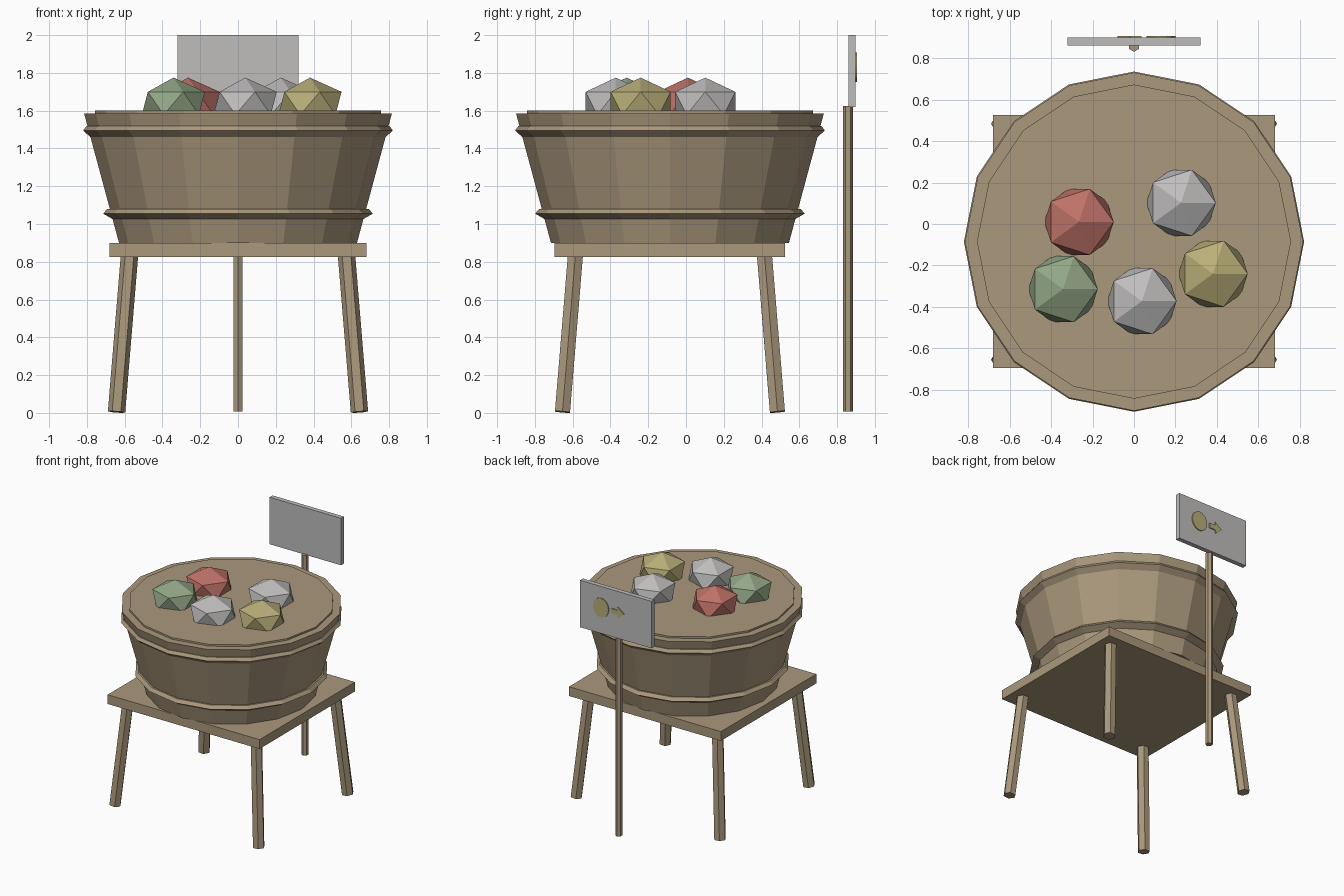
import bpy, bmesh
from math import cos, sin, pi
from mathutils import Vector, Matrix

cube = bpy.data.objects.get("Cube")
if cube:
    bpy.data.objects.remove(cube, do_unlink=True)


def material(name, rgb):
    m = bpy.data.materials.new(name)
    m.use_nodes = True
    m.diffuse_color = (*rgb, 1)
    m.node_tree.nodes["Principled BSDF"].inputs["Base Color"].default_value = (*rgb, 1)
    return m


WOOD = material("wood brown", (0.40, 0.314, 0.202))
GREY = material("light grey", (0.52, 0.51, 0.505))
RED = material("dusty red", (0.515, 0.168, 0.138))
GREEN = material("sage green", (0.292, 0.386, 0.242))
YELLOW = material("straw yellow", (0.479, 0.418, 0.188))

CY = -0.085  # y of the tub and table centre


def finish(bm, name, mat):
    bmesh.ops.recalc_face_normals(bm, faces=bm.faces)
    mesh = bpy.data.meshes.new(name)
    bm.to_mesh(mesh)
    bm.free()
    mesh.materials.append(mat)
    ob = bpy.data.objects.new(name, mesh)
    bpy.context.collection.objects.link(ob)
    return ob


def lathe(name, profile, closed=False, sides=16):
    """Turn (radius, z) points round the tub axis; closed makes a hoop."""
    bm = bmesh.new()
    rings = [[bm.verts.new((r * cos(2 * pi * i / sides), CY + r * sin(2 * pi * i / sides), z))
              for i in range(sides)] for r, z in profile]
    pairs = list(zip(rings, rings[1:]))
    if closed:
        pairs.append((rings[-1], rings[0]))
    else:
        bm.faces.new(rings[0])
        bm.faces.new(rings[-1])
    for a, b in pairs:
        for i in range(sides):
            j = (i + 1) % sides
            bm.faces.new((a[i], a[j], b[j], b[i]))
    return finish(bm, name, WOOD)


def box(name, low, high, mat):
    low, high = Vector(low), Vector(high)
    bm = bmesh.new()
    bmesh.ops.create_cube(bm, size=1)
    bmesh.ops.scale(bm, vec=high - low, verts=bm.verts)
    bmesh.ops.translate(bm, vec=(low + high) / 2, verts=bm.verts)
    return finish(bm, name, mat)


def rod(name, start, end, radius, turn=0.0):
    """Six-sided rod between two points."""
    start, end = Vector(start), Vector(end)
    axis = end - start
    tilt = Vector((0, 0, 1)).rotation_difference(axis).to_matrix()
    bm = bmesh.new()
    ends = [[bm.verts.new(base + tilt @ Vector((radius * cos(turn + k * pi / 3),
                                                radius * sin(turn + k * pi / 3), 0)))
             for k in range(6)] for base in (start, end)]
    for ring in ends:
        bm.faces.new(ring)
    for k in range(6):
        j = (k + 1) % 6
        bm.faces.new((ends[0][k], ends[0][j], ends[1][j], ends[1][k]))
    return finish(bm, name, WOOD)


def plate(name, outline, y, depth, mat):
    """Thin plate in the xz plane."""
    bm = bmesh.new()
    face = bm.faces.new([bm.verts.new((x, y, z)) for x, z in outline])
    out = bmesh.ops.extrude_face_region(bm, geom=[face])
    bmesh.ops.translate(bm, vec=(0, depth, 0),
                        verts=[v for v in out["geom"] if isinstance(v, bmesh.types.BMVert)])
    return finish(bm, name, mat)


def gem(name, x, y, mat):
    """Flattened twenty-sided stone, sunk into the lid."""
    radius, height = 0.187, 0.136
    bm = bmesh.new()
    for s in (1, -1):
        bm.verts.new((0, 0, s * height))
        for k in range(5):
            a = 2 * pi * k / 5
            bm.verts.new((s * 0.894 * radius * cos(a), 0.894 * radius * sin(a), s * 0.447 * height))
    bmesh.ops.convex_hull(bm, input=bm.verts)
    bmesh.ops.translate(bm, vec=(x, y, 1.639), verts=bm.verts)
    return finish(bm, name, mat)


# Tub with lid and two hoops
lathe("tub", [(0.63, 0.9), (0.815, 1.586)])
lathe("lid", [(0.757, 1.58), (0.757, 1.6)])
lathe("lower_hoop", [(0.66, 1.024), (0.714, 1.055), (0.692, 1.08), (0.66, 1.08)], closed=True)
lathe("upper_hoop", [(0.78, 1.459), (0.82, 1.495), (0.803, 1.518), (0.78, 1.518)], closed=True)

# Table with four splayed legs
box("table_top", (-0.68, CY - 0.61, 0.825), (0.68, CY + 0.61, 0.9), WOOD)
for sx, side in ((-1, "right"), (1, "left")):
    for sy, end in ((-1, "front"), (1, "back")):
        rod(f"{end}_{side}_leg", (sx * 0.643, CY + sy * 0.569, 0.005),
            (sx * 0.574, CY + sy * 0.5, 0.84), 0.046)

# Stones
gem("red_stone", -0.265, 0.01, RED)
gem("green_stone", -0.342, -0.314, GREEN)
gem("front_grey_stone", 0.038, -0.372, GREY)
gem("back_grey_stone", 0.227, 0.102, GREY)
gem("yellow_stone", 0.381, -0.24, YELLOW)

# Signpost, with a coin and an arrow on its back face
rod("sign_pole", (0, 0.857, 0.008), (0, 0.857, 1.625), 0.027, pi / 6)
box("sign_board", (-0.32, 0.861, 1.62), (0.32, 0.898, 2.0), GREY)
plate("coin_plate", [(0.13 + 0.07 * cos(k * pi / 8), 1.83 + 0.078 * sin(k * pi / 8))
                     for k in range(16)], 0.897, 0.009, YELLOW)
plate("arrow_plate", [(0.035, 1.81), (0.035, 1.85), (-0.02, 1.85), (-0.02, 1.877),
                      (-0.08, 1.83), (-0.02, 1.783), (-0.02, 1.81)], 0.897, 0.009, YELLOW)
